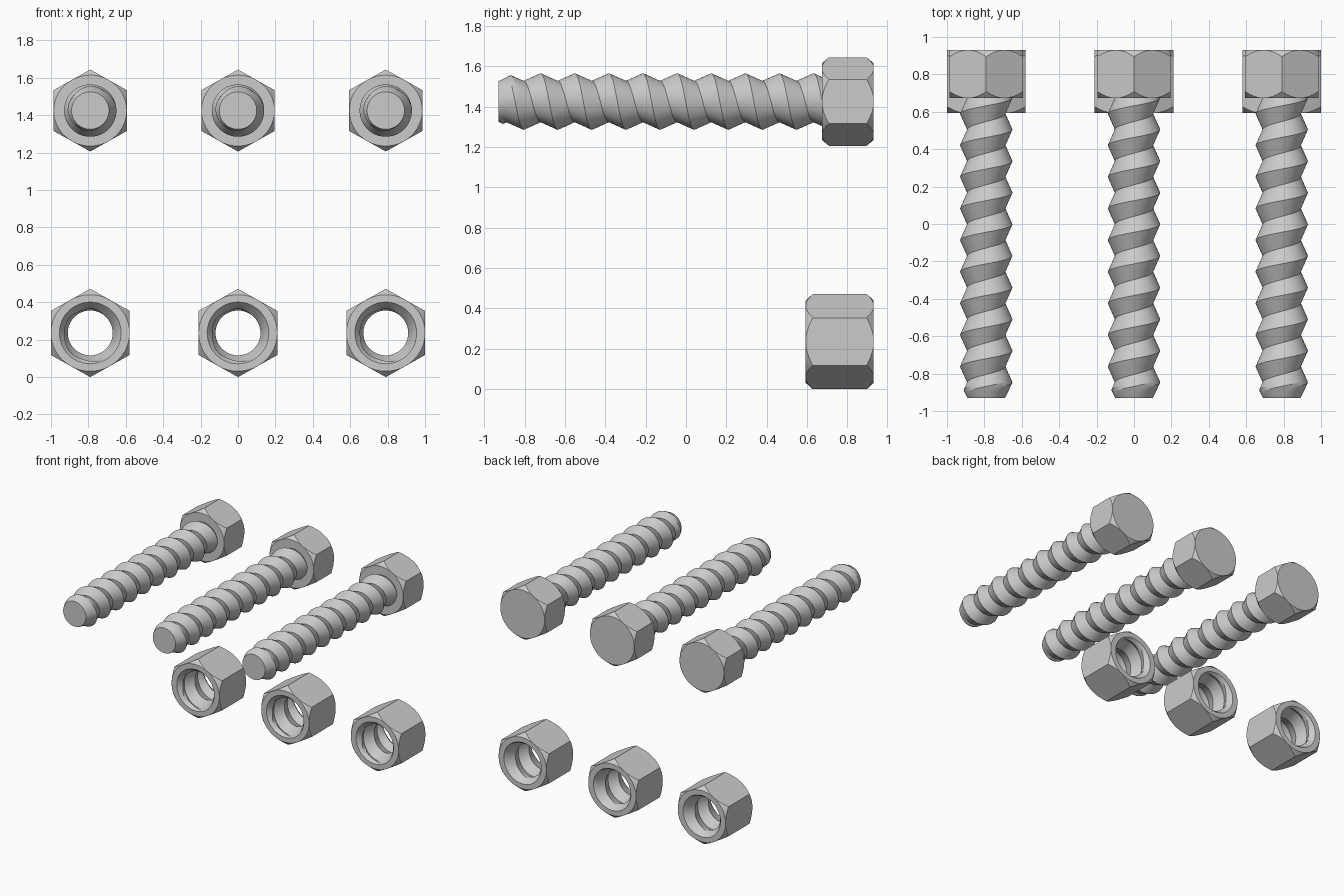
import bpy, bmesh
from math import pi, sin, cos, radians, floor

if "Cube" in bpy.data.objects:
    bpy.data.objects.remove(bpy.data.objects["Cube"])

SEG = 48        # columns around each part
PITCH = 0.169   # thread advance per turn
SUB = 8         # rows per pitch


def revolve(name, rows, loc):
    """Sweep rows about the y axis; each row maps an angle to (radius, y, x scale)."""
    bm = bmesh.new()
    grid = []
    for row in rows:
        line = []
        for i in range(SEG + 1):
            a = 2 * pi * i / SEG
            r, y, s = row(a)
            line.append(bm.verts.new((r * sin(a) * s, y, r * cos(a))))
        grid.append(line)
    for p, q in zip(grid, grid[1:]):
        for i in range(SEG):
            bm.faces.new((p[i], p[i + 1], q[i + 1], q[i]))
    bmesh.ops.remove_doubles(bm, verts=bm.verts, dist=1e-5)
    bmesh.ops.recalc_face_normals(bm, faces=bm.faces)
    mesh = bpy.data.meshes.new(name)
    bm.to_mesh(mesh)
    bm.free()
    ob = bpy.data.objects.new(name, mesh)
    ob.location = loc
    bpy.context.collection.objects.link(ob)
    bpy.ops.object.select_all(action='DESELECT')
    ob.select_set(True)
    bpy.context.view_layer.objects.active = ob
    bpy.ops.object.shade_smooth_by_angle(angle=radians(22))
    return ob


def ring(r, y, s=1.0):
    return lambda a: (r, y, s)


def hex_rows(R, y0, y1, inset, s):
    """Hexagon sides with corners chamfered down to the inscribed circle."""
    ap = R * cos(pi / 6)

    def side(y, sign):
        def f(a):
            k = a / (pi / 3)
            d = (k - floor(k + 1e-6)) * pi / 3 - pi / 6
            h = ap / cos(d)
            return h, y + sign * inset * (h - ap) / (R - ap), s
        return f
    return [ring(ap, y0, s), side(y0, 1), side(y1, -1), ring(ap, y1, s)]


def thread_rows(y0, y1, crest, root, limit):
    """Helical V thread, clamped to y0..y1; limit trims the radius near the ends."""
    peak = -0.72
    lo = int((y0 - peak) / PITCH - 3) * SUB
    hi = int((y1 - peak) / PITCH + 3) * SUB

    def make(k):
        t = abs((k % SUB) / SUB * 2 - 1)      # 1 on the crest, 0 in the root
        base = root + (crest - root) * t

        def f(a):
            y = peak + PITCH * (k / SUB + a / (2 * pi))
            y = min(max(y, y0), y1)
            return limit(base, y), y, 1.0
        return f
    return [make(k) for k in range(lo, hi + 1)]


# bolt heads and threaded shanks
T0, T1 = -0.93, 0.70
H0, H1 = 0.673, 0.93
N0, N1 = 0.593, 0.93


def shank_limit(r, y):
    return 0.1 if y >= T1 else min(r, 0.1 + 0.5 * (y - T0))


def nut_limit(r, y):
    return max(r, 0.165 - 0.8 * min(y - N0, N1 - y))


for label, x in (("left", -0.79), ("middle", 0.0), ("right", 0.79)):
    rows = [ring(0, T0)] + thread_rows(T0, T1, 0.14, 0.102, shank_limit) + [ring(0, T1)]
    revolve("bolt_shank_" + label, rows, (x, 0, 1.425))

    rows = [ring(0, H0)] + hex_rows(0.219, H0, H1, 0.035, 1.03) + [ring(0, H1)]
    revolve("bolt_head_" + label, rows, (x, 0, 1.425))

    # nut: outer hexagon, then back through the threaded hole to the start
    outer = hex_rows(0.236, N0, N1, 0.035, 1.03)
    inner = thread_rows(N0, N1, 0.12, 0.155, nut_limit)
    revolve("nut_" + label, outer + inner[::-1] + outer[:1], (x, 0, 0.236))
